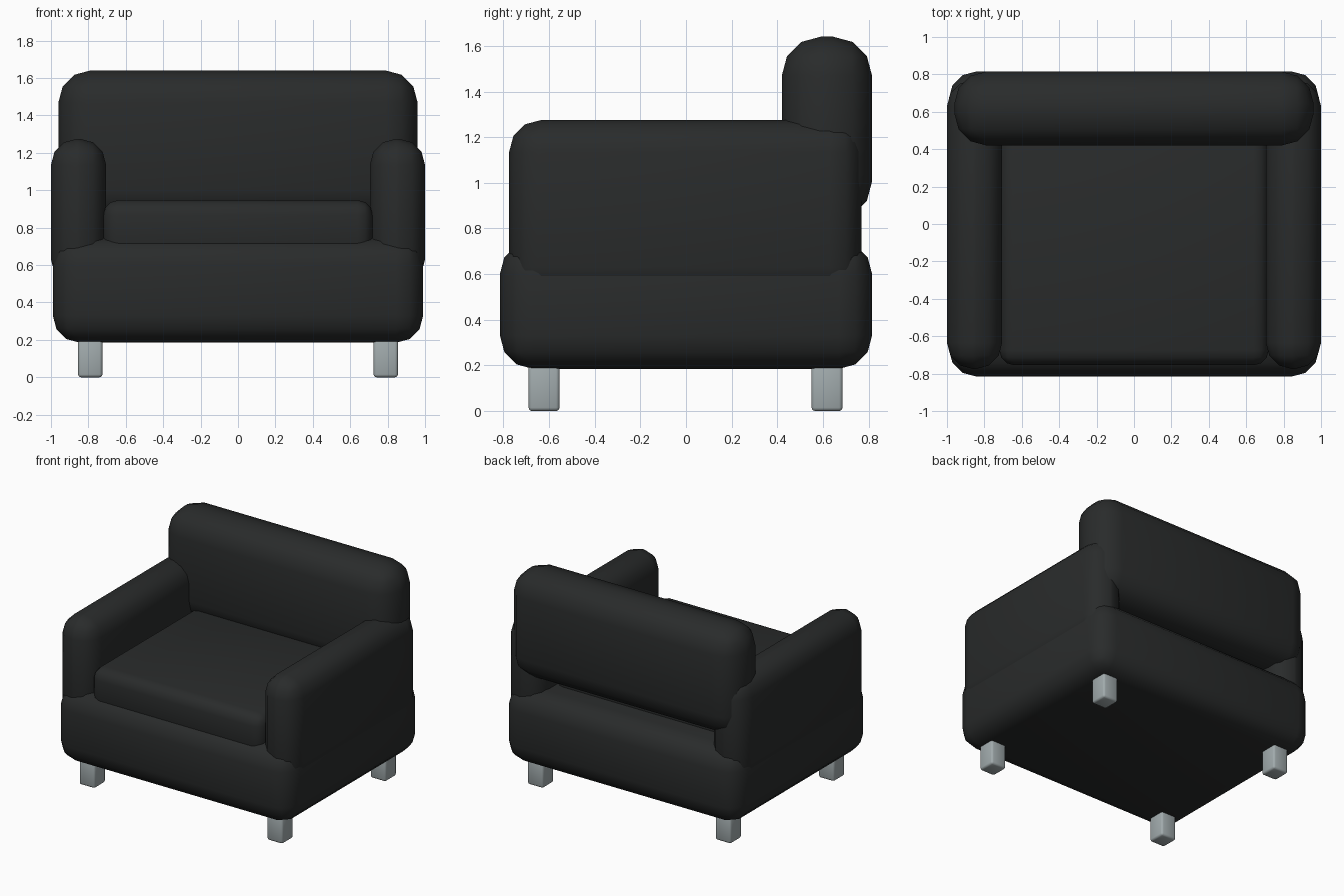
import bpy, math

if "Cube" in bpy.data.objects:
    bpy.data.objects.remove(bpy.data.objects["Cube"])

def material(name, color):
    m = bpy.data.materials.new(name)
    m.diffuse_color = color
    m.use_nodes = True
    m.node_tree.nodes["Principled BSDF"].inputs["Base Color"].default_value = m.diffuse_color
    return m

fabric = material("black_leather", (0.022, 0.024, 0.024, 1))
metal = material("grey_metal", (0.36, 0.41, 0.42, 1))

def rounded_box(name, x, y, z, radius, segments, mat):
    """Rounded box from (min, max) ranges on each axis."""
    bpy.ops.mesh.primitive_cube_add(size=1, location=[sum(r) / 2 for r in (x, y, z)])
    ob = bpy.context.object
    ob.name = name
    ob.scale = [r[1] - r[0] for r in (x, y, z)]
    bpy.ops.object.transform_apply(location=False, rotation=False, scale=True)
    bev = ob.modifiers.new("round", 'BEVEL')
    bev.width = radius
    bev.segments = segments
    bpy.ops.object.modifier_apply(modifier="round")
    bpy.ops.object.shade_smooth_by_angle(angle=math.radians(50))
    ob.data.materials.append(mat)
    return ob

# Upholstered body
rounded_box("base", (-0.99, 0.99), (-0.815, 0.815), (0.185, 0.747), 0.145, 3, fabric)
rounded_box("seat_cushion", (-0.72, 0.72), (-0.755, 0.56), (0.64, 0.947), 0.08, 3, fabric)
rounded_box("backrest", (-0.96, 0.96), (0.42, 0.815), (0.835, 1.64), 0.17, 3, fabric)

# Armrests
for side, s in (("left", -1), ("right", 1)):
    rounded_box(side + "_arm", sorted((s * 0.705, s * 1.0)), (-0.775, 0.77),
                (0.49, 1.275), 0.14, 3, fabric)

# Four short feet
for side, cx in (("left", -0.79), ("right", 0.79)):
    for end, cy in (("front", -0.622), ("back", 0.618)):
        rounded_box(f"{end}_{side}_leg", (cx - 0.065, cx + 0.065),
                    (cy - 0.068, cy + 0.068), (0, 0.215), 0.015, 2, metal)
